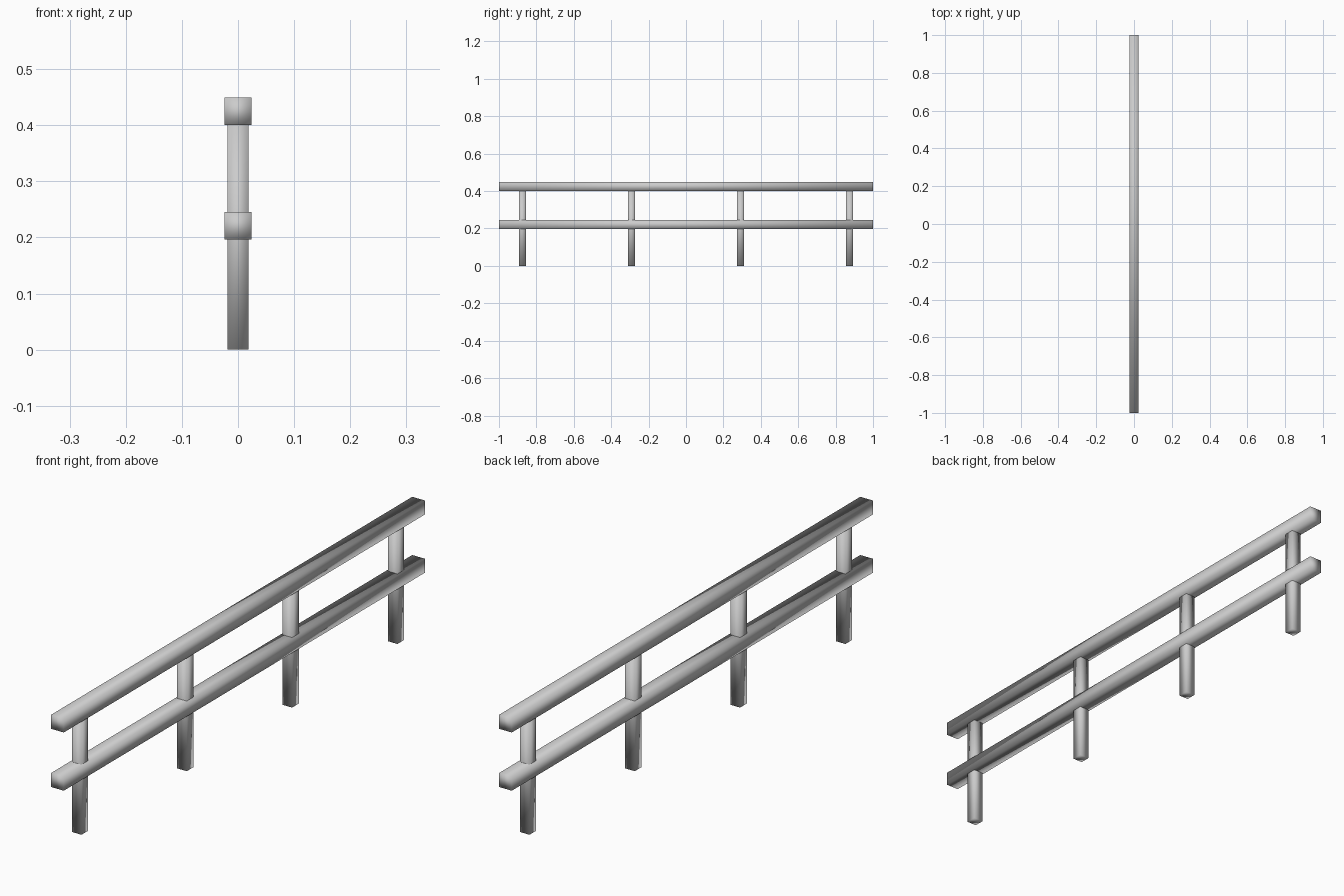
import bpy

if "Cube" in bpy.data.objects:
    bpy.data.objects.remove(bpy.data.objects["Cube"])


def box(name, size, center):
    """Smooth-shaded square beam given by full size and centre."""
    bpy.ops.mesh.primitive_cube_add(size=1, location=center)
    obj = bpy.context.object
    obj.name = name
    obj.scale = size
    bpy.ops.object.transform_apply(location=False, rotation=False, scale=True)
    bpy.ops.object.shade_smooth()
    return obj


RAIL = 0.049
POST = 0.0375
POST_TOP = 0.402

# Two long horizontal rails
for name, z in (("lower_rail", 0.221), ("top_rail", 0.425)):
    box(name, (RAIL, 2.0, RAIL), (0, 0, z))

# Four evenly spaced posts, running through the lower rail to the top rail
for i in range(4):
    y = -0.875 + i * 1.75 / 3
    box(f"post_{i + 1}", (POST, POST, POST_TOP), (0, y, POST_TOP / 2))
